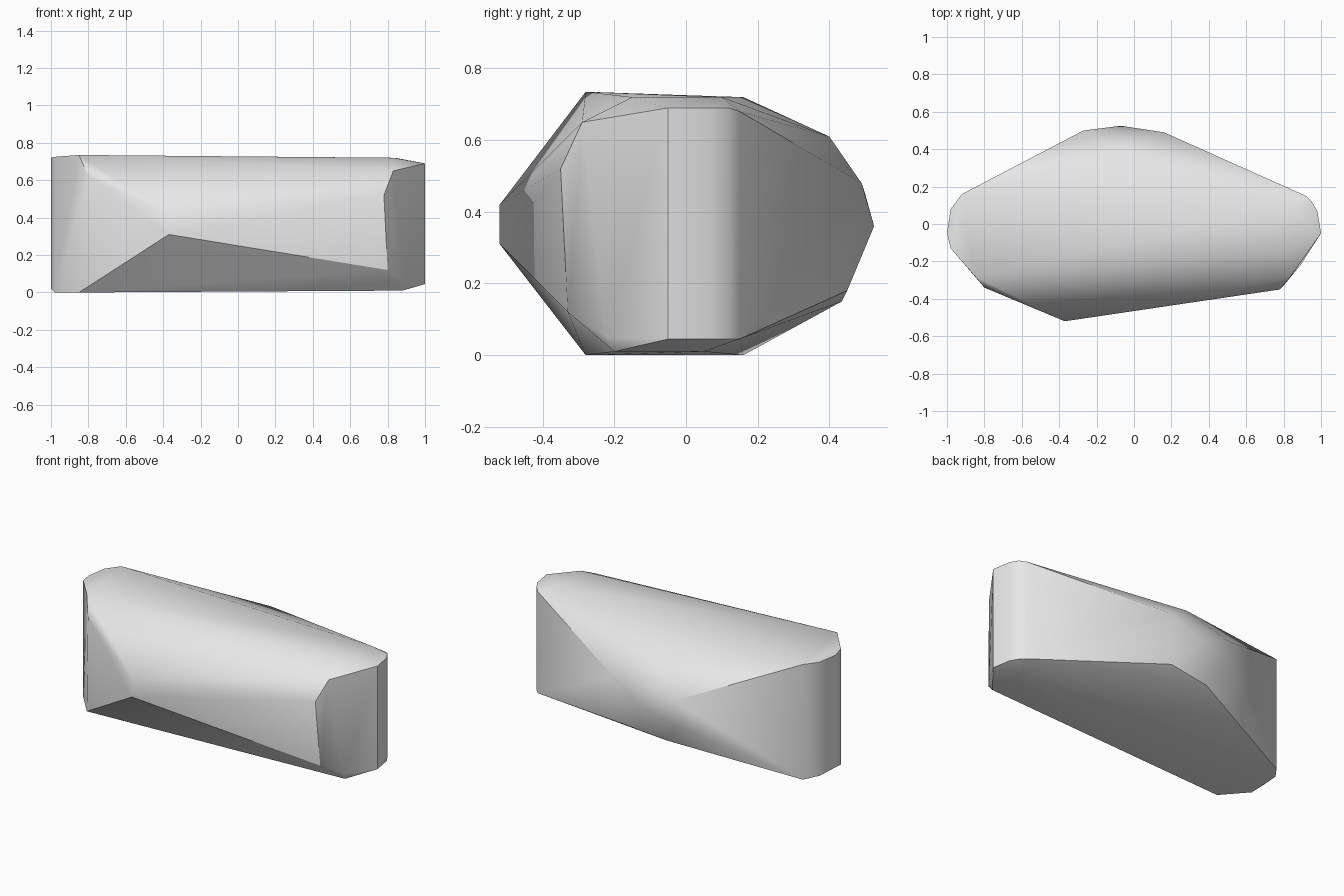
import bpy
import bmesh
from math import radians

default_cube = bpy.data.objects.get("Cube")
if default_cube:
    bpy.data.objects.remove(default_cube, do_unlink=True)


def make_material(name, colour):
    material = bpy.data.materials.new(name)
    material.use_nodes = True
    material.diffuse_color = colour
    shader = material.node_tree.nodes["Principled BSDF"]
    shader.inputs["Base Color"].default_value = colour
    return material


def columns(rows):
    """Each row is x, y, lower z, upper z: the two ends of a vertical corner."""
    points = []
    for x, y, low, high in rows:
        points.append((x, y, low))
        points.append((x, y, high))
    return points


# Rounded vertical corners at the two narrow ends
right_end = columns([
    (-.85, -.28, 0, .735),
    (-.98, -.13, 0, .725),
    (-1, -.05, .02, .72),
    (-.98, .08, .01, .72),
    (-.92, .16, 0, .72),
])
left_end = columns([
    (1, -.05, .045, .69),
    (.98, .07, .045, .69),
    (.95, .12, .045, .69),
    (.92, .15, .045, .68),
])

# Chamfered corner between the left end and the front
front_left_corner = [
    (.83, -.29, .65),
    (.78, -.35, .52),
    (.8, -.33, .12),
    (.89, -.22, .05),
]

# Upright nose on the front, with the shoulder beside it
front_nose = columns([(-.37, -.52, .31, .42)]) + [(-.8, -.34, .62)]

# Blunt many-sided bulge on the back
back_bulge = [
    (-.27, .5, .45),
    (-.27, .49, .29),
    (-.07, .525, .36),
    (.16, .49, .48),
    (-.05, .4, .61),
    (.1, .45, .18),
    (-.17, .435, .15),
]

# Slightly inset edges of the top and the underside near the left end
flat_rims = [(.83, -.15, .72), (.84, .1, .72), (.88, -.2, .01), (.88, .05, .01)]

all_points = right_end + left_end + front_left_corner + front_nose + back_bulge + flat_rims


def is_upper_slope(face):
    """Top and the slopes beside it blend softly into each other."""
    return face.normal.z > .2 and abs(face.normal.x) < .5


def build_boulder(name, points, material):
    bm = bmesh.new()
    for point in points:
        bm.verts.new(point)

    # Wrap the corners in a closed stone skin
    hull = bmesh.ops.convex_hull(bm, input=bm.verts[:])
    loose = [v for v in bm.verts if not v.link_faces]
    bmesh.ops.delete(bm, geom=loose, context="VERTS")
    bmesh.ops.dissolve_limit(bm, angle_limit=radians(2),
                             verts=bm.verts[:], edges=bm.edges[:])
    bmesh.ops.recalc_face_normals(bm, faces=bm.faces[:])
    bm.normal_update()

    # Smooth the worn faces and keep the hard breaks crisp
    for face in bm.faces:
        face.smooth = True
    for edge in bm.edges:
        soft_pair = all(is_upper_slope(face) for face in edge.link_faces)
        edge.smooth = soft_pair or edge.calc_face_angle(0) < radians(34)

    mesh = bpy.data.meshes.new(name)
    bm.to_mesh(mesh)
    bm.free()
    mesh.materials.append(material)
    boulder = bpy.data.objects.new(name, mesh)
    bpy.context.scene.collection.objects.link(boulder)
    return boulder


stone_grey = make_material("stone grey", (.8, .8, .8, 1))
build_boulder("boulder", all_points, stone_grey)
